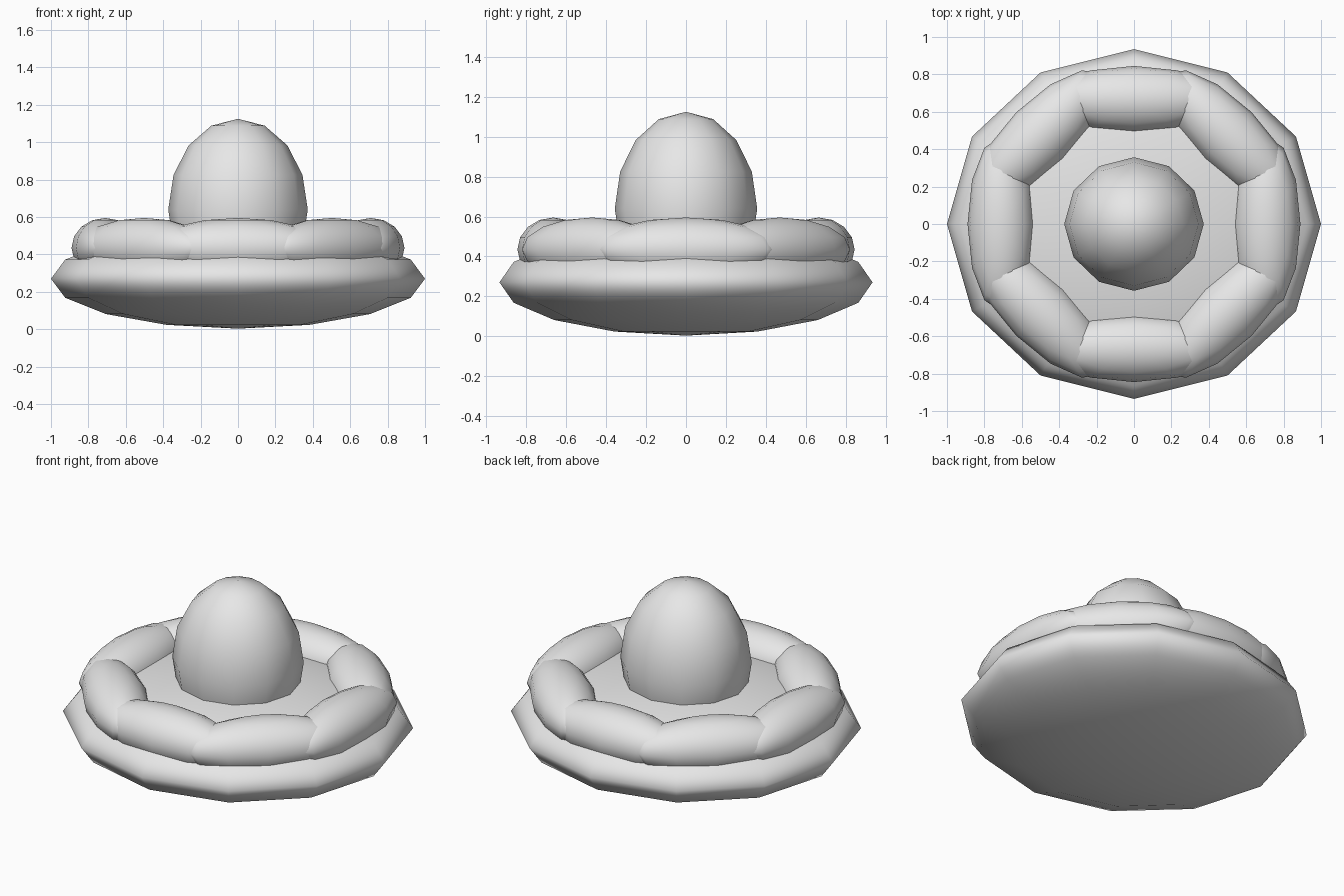
import bpy
import math

if "Cube" in bpy.data.objects:
    bpy.data.objects.remove(bpy.data.objects["Cube"])

grey = bpy.data.materials.new("plain_grey")
grey.diffuse_color = (0.8, 0.8, 0.8, 1)
grey.use_nodes = True
grey.node_tree.nodes["Principled BSDF"].inputs["Base Color"].default_value = grey.diffuse_color


def ellipsoid(name, centre, radii, turn=0.0):
    """Smooth-shaded low-poly sphere, stretched and turned about z."""
    bpy.ops.mesh.primitive_uv_sphere_add(segments=12, ring_count=8, radius=1, location=centre)
    obj = bpy.context.object
    obj.name = name
    obj.scale = radii
    obj.rotation_euler = (0, 0, turn)
    obj.data.materials.append(grey)
    bpy.ops.object.shade_smooth()
    return obj


# Wide flattened saucer body
ellipsoid("saucer_hull", (0, 0, 0.27), (1.0, 0.935, 0.267))

# Egg-shaped dome in the middle
ellipsoid("dome", (0, 0, 0.64), (0.373, 0.357, 0.485))

# Ring of eight overlapping cushions
for k in range(8):
    a = k * math.pi / 4
    ellipsoid(f"ring_cushion_{k + 1}",
              (0.71 * math.cos(a), 0.665 * math.sin(a), 0.435),
              (0.18, 0.47, 0.16), a)
